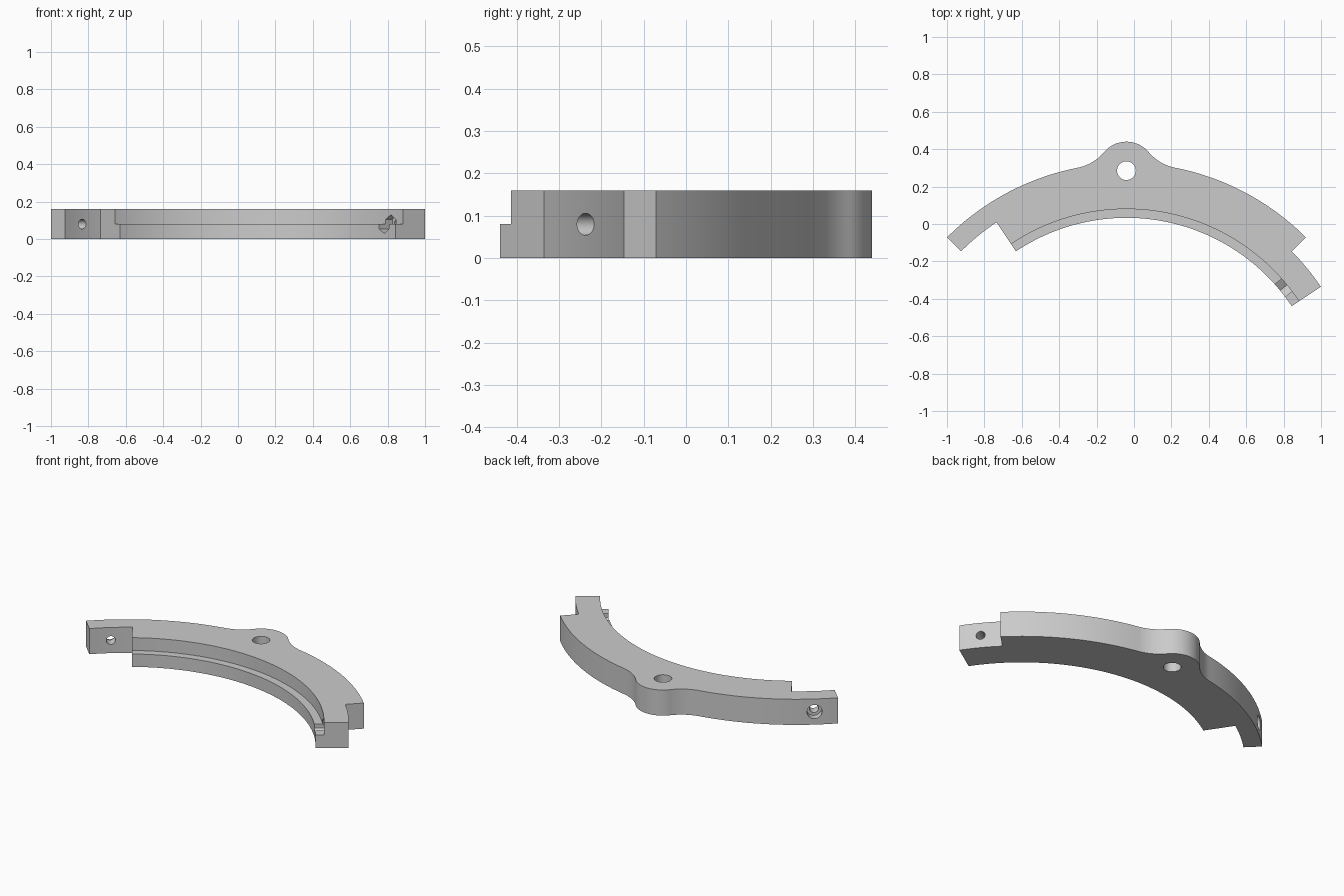
import bpy, bmesh
from math import sin, cos, acos, atan2, radians, degrees, pi
from mathutils import Matrix, Vector

cube = bpy.data.objects.get("Cube")
if cube:
    bpy.data.objects.remove(cube)

# Ring centre, radii and joint angles
CX, CY, H = -0.0405, -1.03, 0.16
R_IN, R_LEDGE, R_MID, R_OUT = 1.063, 1.11, 1.25, 1.356
A0, A1, A2, A3 = 33.75, 45.0, 123.75, 135.0
EAR_Y, EAR_R, FILLET = 0.285, 0.155, 0.25

grey = bpy.data.materials.new("light_grey")
grey.use_nodes = True
grey.diffuse_color = (0.6, 0.6, 0.6, 1)
grey.node_tree.nodes["Principled BSDF"].inputs["Base Color"].default_value = (0.6, 0.6, 0.6, 1)


def arc(r, a, b, n, x=CX, y=CY):
    angles = [radians(a + (b - a) * i / n) for i in range(n + 1)]
    return [(x + r * cos(t), y + r * sin(t)) for t in angles]


def finish(name, bm):
    bmesh.ops.recalc_face_normals(bm, faces=bm.faces)
    mesh = bpy.data.meshes.new(name)
    bm.to_mesh(mesh)
    bm.free()
    mesh.materials.append(grey)
    obj = bpy.data.objects.new(name, mesh)
    bpy.context.collection.objects.link(obj)
    return obj


def prism(name, outline, z0, z1):
    bm = bmesh.new()
    face = bm.faces.new([bm.verts.new((x, y, z0)) for x, y in outline])
    new = bmesh.ops.extrude_face_region(bm, geom=[face])["geom"]
    verts = [v for v in new if isinstance(v, bmesh.types.BMVert)]
    bmesh.ops.translate(bm, verts=verts, vec=(0, 0, z1 - z0))
    return finish(name, bm)


def radial_drill(name, angle, r0, r1, radius, sides):
    t = radians(angle)
    out = Vector((cos(t), sin(t), 0))
    up = Vector((0, 0, 1))
    pos = Vector((CX, CY, H / 2)) + out * (r0 + r1) / 2
    m = Matrix((up.cross(out), up, out)).transposed().to_4x4()
    bm = bmesh.new()
    bmesh.ops.create_cone(bm, cap_ends=True, segments=sides, radius1=radius,
                          radius2=radius, depth=r1 - r0,
                          matrix=Matrix.Translation(pos) @ m)
    return finish(name, bm)


# Fillet geometry between the ear and the outer rim
ear_d = EAR_Y - CY
p = R_OUT + FILLET
spread = acos((p * p + ear_d ** 2 - (EAR_R + FILLET) ** 2) / (2 * p * ear_d))
fx, fy = p * sin(spread), p * cos(spread)
tilt = degrees(atan2(fy - ear_d, fx))
s = degrees(spread)

# Outline of the segment with stepped ends and ear
outline = arc(R_IN, A0, A2, 72) + arc(R_MID, A2, A3, 10)
outline += arc(R_OUT, A3, 90 + s, 32)
outline += arc(FILLET, s - 90, -tilt, 14, CX - fx, CY + fy)[1:]
outline += arc(EAR_R, 180 - tilt, tilt, 28, CX, EAR_Y)[1:]
outline += arc(FILLET, 180 + tilt, 270 - s, 14, CX + fx, CY + fy)[1:]
outline += arc(R_OUT, 90 - s, A1, 32)[1:] + arc(R_MID, A1, A0, 10)
body = prism("ring_segment", outline, 0, H)

# Ledge, ear hole, screw hole with counterbore, and nut pocket
mid_right, mid_left = (A0 + A1) / 2, (A2 + A3) / 2
cutters = [
    prism("ledge_cutter", arc(R_IN - 0.1, A0 - 3, A2 + 3, 76)
          + arc(R_LEDGE, A2 + 3, A0 - 3, 76), H / 2, H + 0.1),
    prism("ear_hole_cutter", arc(0.05, 0, 352.5, 47, CX, EAR_Y), -0.1, H + 0.1),
    radial_drill("left_hole_cutter", mid_left, R_MID - 0.05, R_OUT + 0.1, 0.026, 32),
    radial_drill("counterbore_cutter", mid_left, R_OUT - 0.045, R_OUT + 0.1, 0.043, 32),
    radial_drill("right_hole_cutter", mid_right, R_IN - 0.1, R_MID + 0.1, 0.026, 32),
    radial_drill("nut_pocket_cutter", mid_right, R_IN - 0.1, R_LEDGE + 0.045, 0.05, 6),
]
bpy.ops.object.select_all(action='DESELECT')
bpy.context.view_layer.objects.active = body
body.select_set(True)
for cutter in cutters:
    mod = body.modifiers.new(cutter.name, 'BOOLEAN')
    mod.operation, mod.solver, mod.object = 'DIFFERENCE', 'EXACT', cutter
    bpy.ops.object.modifier_apply(modifier=mod.name)
    bpy.data.objects.remove(cutter)

bpy.ops.object.shade_smooth_by_angle(angle=radians(30))
